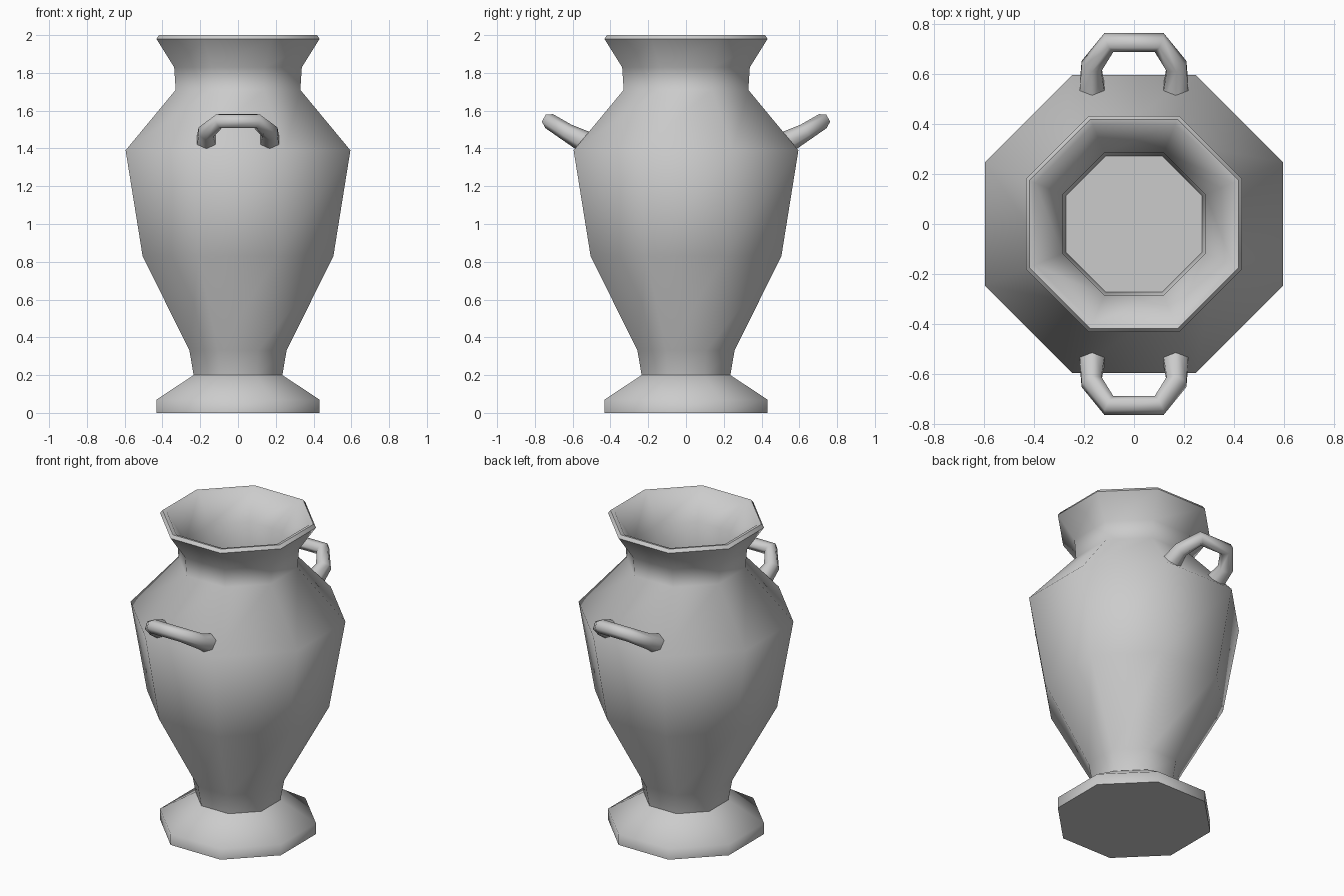
import bpy, bmesh, math
from mathutils import Vector

if "Cube" in bpy.data.objects:
    bpy.data.objects.remove(bpy.data.objects["Cube"])


def finish(bm, name, angle):
    bmesh.ops.recalc_face_normals(bm, faces=bm.faces)
    mesh = bpy.data.meshes.new(name)
    bm.to_mesh(mesh)
    bm.free()
    ob = bpy.data.objects.new(name, mesh)
    bpy.context.collection.objects.link(ob)
    bpy.ops.object.select_all(action='DESELECT')
    ob.select_set(True)
    bpy.context.view_layer.objects.active = ob
    bpy.ops.object.shade_smooth_by_angle(angle=math.radians(angle))
    return ob


def skin(rings, name, angle):
    # bridge consecutive rings of points and cap both ends
    bm = bmesh.new()
    loops = [[bm.verts.new(p) for p in ring] for ring in rings]
    n = len(loops[0])
    for a, b in zip(loops, loops[1:]):
        for i in range(n):
            j = (i + 1) % n
            bm.faces.new((a[i], a[j], b[j], b[i]))
    bm.faces.new(loops[0])
    bm.faces.new(loops[-1])
    return finish(bm, name, angle)


# Eight-sided vase: (distance to flat side, height), outside then inside the mouth
profile = [(0.432, 0), (0.432, 0.07), (0.235, 0.20), (0.257, 0.33),
           (0.505, 0.83), (0.595, 1.39), (0.33, 1.71), (0.338, 1.83),
           (0.432, 1.98), (0.418, 2.0), (0.395, 1.995),
           (0.285, 1.83), (0.272, 1.66)]
SIDES = 8


def octagon(apothem, z):
    r = apothem / math.cos(math.pi / SIDES)
    return [Vector((r * math.cos((i + 0.5) * math.tau / SIDES),
                    r * math.sin((i + 0.5) * math.tau / SIDES), z))
            for i in range(SIDES)]


skin([octagon(a, z) for a, z in profile], "vase_body", 62)

# Handles: six-sided tube tapering from the shoulder to the outer bar
half = [((-0.165, 0.49, 1.41), 0.065), ((-0.17, 0.63, 1.485), 0.047),
        ((-0.10, 0.725, 1.545), 0.042)]
path = [(Vector(p), r) for p, r in half]
path += [(Vector((-p.x, p.y, p.z)), r) for p, r in reversed(path)]
normal = Vector((0, -0.49, 0.87)).normalized()


def handle(name, side):
    rings = []
    for k, (p, r) in enumerate(path):
        ahead = path[min(k + 1, len(path) - 1)][0]
        behind = path[max(k - 1, 0)][0]
        t_in = (p - behind).normalized()
        t_out = (ahead - p).normalized()
        across = (t_in + t_out).cross(normal).normalized()
        ring = []
        for i in range(6):
            a = i * math.tau / 6
            q = p + r * (math.cos(a) * normal + math.sin(a) * across)
            ring.append(Vector((q.x, q.y * side, q.z)))
        rings.append(ring)
    skin(rings, name, 65)


handle("back_handle", 1)
handle("front_handle", -1)
